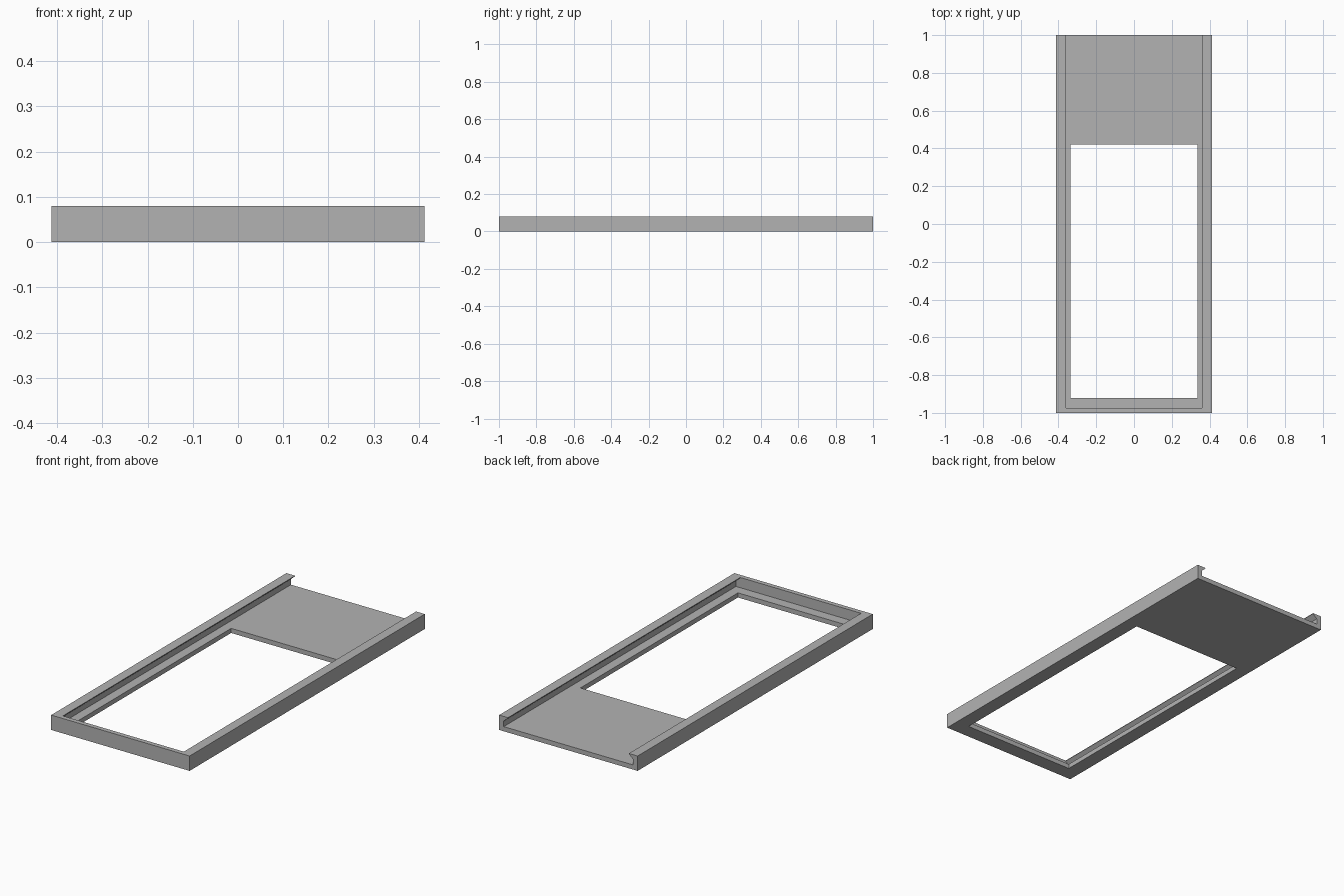
import bpy, bmesh
from mathutils import Vector

cube = bpy.data.objects.get("Cube")
if cube:
    bpy.data.objects.remove(cube, do_unlink=True)

HALF_W, HEIGHT, FLOOR = 0.412, 0.08, 0.025

grey = bpy.data.materials.new("plain grey")
grey.use_nodes = True
colour = (0.45, 0.45, 0.45, 1)
grey.diffuse_color = colour
grey.node_tree.nodes["Principled BSDF"].inputs["Base Color"].default_value = colour


def prism(name, profile, y0, y1):
    """Extrude an (x, z) profile from y0 to y1."""
    bm = bmesh.new()
    face = bm.faces.new([bm.verts.new((x, y0, z)) for x, z in profile])
    out = bmesh.ops.extrude_face_region(bm, geom=[face])
    verts = [g for g in out["geom"] if isinstance(g, bmesh.types.BMVert)]
    bmesh.ops.translate(bm, verts=verts, vec=Vector((0, y1 - y0, 0)))
    bmesh.ops.recalc_face_normals(bm, faces=bm.faces)
    mesh = bpy.data.meshes.new(name)
    bm.to_mesh(mesh)
    bm.free()
    mesh.materials.append(grey)
    obj = bpy.data.objects.new(name, mesh)
    bpy.context.collection.objects.link(obj)
    return obj


def mirrored(half):
    """Close a right-hand half profile with its mirror image."""
    return half + [(-x, z) for x, z in reversed(half)]


def cut(target, cutter):
    cutter.hide_render = True
    mod = target.modifiers.new("cut", "BOOLEAN")
    mod.operation = "DIFFERENCE"
    mod.solver = "EXACT"
    mod.object = cutter
    bpy.context.view_layer.objects.active = target
    bpy.ops.object.modifier_apply(modifier=mod.name)
    bpy.data.objects.remove(cutter, do_unlink=True)


# Solid tray block
tray = prism("sliding_lid_frame", mirrored([(HALF_W, 0), (HALF_W, HEIGHT)]), -1, 1)

# Undercut channel, open at the back, leaving tapered lips over the side rails
channel = [(0.385, FLOOR), (0.385, 0.055), (0.36, 0.077), (0.36, 0.12)]
cut(tray, prism("channel_cutter", mirrored(channel), -0.975, 1.1))

# Rectangular window through the floor
cut(tray, prism("window_cutter", mirrored([(0.335, -0.05), (0.335, 0.05)]), -0.92, 0.42))
